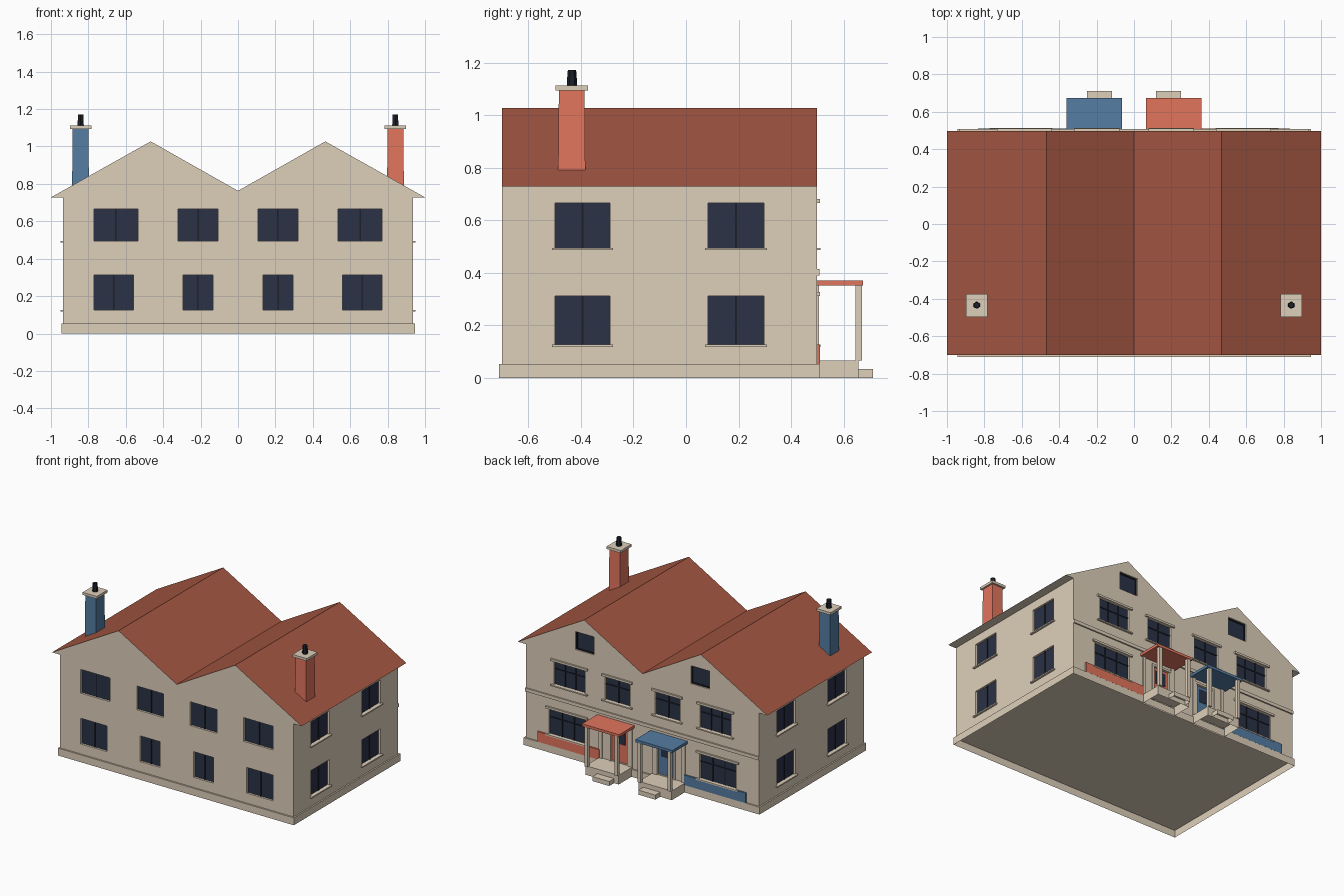
import bpy, bmesh
from mathutils import Vector

if "Cube" in bpy.data.objects:
    bpy.data.objects.remove(bpy.data.objects["Cube"])


def material(name, rgb):
    m = bpy.data.materials.new(name)
    m.use_nodes = True
    m.diffuse_color = (*rgb, 1)
    m.node_tree.nodes["Principled BSDF"].inputs["Base Color"].default_value = (*rgb, 1)
    return m


STONE = material("pale stone", (0.73, 0.625, 0.49))
TILE = material("roof tile", (0.37, 0.094, 0.055))
RED = material("coral red", (0.76, 0.178, 0.11))
BLUE = material("slate blue", (0.09, 0.205, 0.365))
GLASS = material("dark glass", (0.024, 0.032, 0.062))
BLACK = material("black frame", (0.012, 0.014, 0.024))

WALL_X, FRONT_Y, BACK_Y = 0.935, -0.70, 0.498
REVEAL = 0.02


def finish(name, bm, mats):
    bmesh.ops.recalc_face_normals(bm, faces=bm.faces)
    mesh = bpy.data.meshes.new(name)
    bm.to_mesh(mesh)
    bm.free()
    for m in mats:
        mesh.materials.append(m)
    ob = bpy.data.objects.new(name, mesh)
    bpy.context.scene.collection.objects.link(ob)
    return ob


def add_box(bm, xs, ys, zs, taper=1.0):
    (x0, x1), (y0, y1), (z0, z1) = sorted(xs), sorted(ys), sorted(zs)
    size = Vector((x1 - x0, y1 - y0, z1 - z0))
    mid = Vector((x0 + x1, y0 + y1, z0 + z1)) / 2
    for v in bmesh.ops.create_cube(bm, size=1)["verts"]:
        k = taper if v.co.z > 0 else 1
        v.co = mid + Vector((v.co.x * size.x * k, v.co.y * size.y * k, v.co.z * size.z))


def box(name, xs, ys, zs, mat, taper=1.0, hollow=False):
    bm = bmesh.new()
    add_box(bm, xs, ys, zs, taper)
    if hollow:
        lowest = min(bm.faces, key=lambda f: f.calc_center_median().z)
        bmesh.ops.delete(bm, geom=[lowest], context="FACES_ONLY")
    return finish(name, bm, [mat])


def on_wall(wall, us, ds):
    """Ranges in x and y for a span along a wall and a depth out of it."""
    if wall == "front":
        return us, [FRONT_Y - d for d in ds]
    if wall == "back":
        return us, [BACK_Y + d for d in ds]
    s = 1 if wall == "left" else -1
    return [s * (WALL_X + d) for d in ds], us


def plate(name, wall, us, ds, zs, mat):
    xs, ys = on_wall(wall, us, ds)
    return box(name, xs, ys, zs, mat)


cutters = bmesh.new()


def recess(wall, us, zs):
    xs, ys = on_wall(wall, us, (-REVEAL, 0.05))
    add_box(cutters, xs, ys, zs)


def window(wall, us, zs, uprights=1, rails=0, sill=0.0, lintel=0.0):
    (u0, u1), (z0, z1) = sorted(us), zs
    name = wall + "_window_"
    recess(wall, (u0, u1), zs)
    plate(name + "glass", wall, (u0, u1), (-0.022, -0.015), zs, GLASS)
    t = 0.004
    for i in range(uprights):
        u = u0 + (u1 - u0) * (i + 1) / (uprights + 1)
        plate(name + "upright", wall, (u - t, u + t), (-0.018, -0.010), zs, BLACK)
    for i in range(rails):
        z = z1 - (z1 - z0) * 0.35
        plate(name + "rail", wall, (u0, u1), (-0.018, -0.011), (z - t, z + t), BLACK)
    if sill:
        plate(name + "sill", wall, (u0 - sill, u1 + sill), (-0.015, 0.014),
              (z0 - 0.008, z0 + 0.001), STONE)
    if lintel:
        plate(name + "lintel", wall, (u0 - lintel, u1 + lintel), (-0.002, 0.012),
              (z1, z1 + 0.015), STONE)


LOW, HIGH = (0.126, 0.312), (0.494, 0.666)

# House body with two gables; the sloping faces carry the tiles
half = [(WALL_X, 0.0535), (WALL_X, 0.728), (1.0, 0.728), (0.467, 1.027)]
outline = half + [(0, 0.763)] + [(-x, z) for x, z in reversed(half)]
bm = bmesh.new()
end = bm.faces.new([bm.verts.new((x, FRONT_Y, z)) for x, z in outline])
out = bmesh.ops.extrude_face_region(bm, geom=[end])["geom"]
bmesh.ops.translate(bm, vec=(0, BACK_Y - FRONT_Y, 0),
                    verts=[g for g in out if isinstance(g, bmesh.types.BMVert)])
bmesh.ops.recalc_face_normals(bm, faces=bm.faces)
for f in bm.faces:
    f.material_index = 1 if f.normal.z > 0.3 else 0
house = finish("house_body", bm, [STONE, TILE])

# Plinth, open underneath, and back string course
box("plinth", (-0.945, 0.945), (-0.711, 0.509), (0, 0.053), STONE, hollow=True)
plate("string_course", "back", (-WALL_X, WALL_X), (-0.002, 0.01), (0.39, 0.414), STONE)

for s, side, colour in ((1, "left", RED), (-1, "right", BLUE)):

    def span(a, b):
        return sorted((s * a, s * b))

    # Front windows
    window("front", span(0.56, 0.77), LOW)
    window("front", span(0.134, 0.294), LOW)
    window("front", span(0.535, 0.77), HIGH)
    window("front", span(0.107, 0.32), HIGH)

    # Side windows
    for ys in ((-0.499, -0.289), (0.084, 0.296)):
        for zs in (LOW, HIGH):
            window(side, ys, zs, sill=0.012)

    # Back windows
    window("back", span(0.457, 0.75), LOW, 2, 1, 0.022, 0.022)
    window("back", span(0.46, 0.71), HIGH, 2, 1, 0.022, 0.022)
    window("back", span(0.10, 0.30), HIGH, 1, 1, 0.022, 0.022)

    # Gable window with a black surround
    window("back", span(0.388, 0.537), (0.795, 0.925), 0)
    for a in (0.388, 0.529):
        plate("gable_window_side", "back", span(a, a + 0.008), (-0.018, -0.009),
              (0.795, 0.925), BLACK)
    for z in (0.795, 0.917):
        plate("gable_window_edge", "back", span(0.388, 0.537), (-0.018, -0.009),
              (z, z + 0.008), BLACK)

    plate(side + "_under_window_panel", "back", span(0.34, 0.835), (-0.002, 0.0115),
          (0.053, 0.126), colour)

    # Door with a glazed upper panel
    recess("back", span(0.12, 0.25), (0.07, 0.315))
    plate(side + "_door", "back", span(0.12, 0.25), (-0.022, -0.01), (0.07, 0.315), colour)
    plate(side + "_door_glass", "back", span(0.145, 0.225), (-0.012, -0.007),
          (0.20, 0.295), GLASS)
    for a in (0.105, 0.25):
        plate(side + "_door_jamb", "back", span(a, a + 0.015), (-0.002, 0.007),
              (0.06, 0.33), STONE)
    plate(side + "_door_head", "back", span(0.105, 0.265), (-0.002, 0.008),
          (0.315, 0.33), STONE)

    # Porch, its floor and step open underneath
    box(side + "_porch_floor", span(0.08, 0.345), (BACK_Y, 0.656), (0, 0.066), STONE,
        hollow=True)
    box(side + "_porch_step", span(0.117, 0.252), (0.656, 0.711), (0, 0.033), STONE,
        hollow=True)
    box(side + "_porch_roof", span(0.065, 0.362), (0.495, 0.673), (0.352, 0.371), colour)
    for a in (0.08, 0.32):
        box(side + "_porch_post", span(a, a + 0.025), (0.645, 0.67), (0.066, 0.353), STONE)
        plate(side + "_porch_pilaster", "back", span(a, a + 0.025), (-0.002, 0.008),
              (0.066, 0.353), STONE)

    # Chimney
    box(side + "_chimney_stack", span(0.797, 0.887), (-0.487, -0.383), (0.77, 1.097),
        colour, 0.94)
    box(side + "_chimney_cap", span(0.784, 0.898), (-0.496, -0.373), (1.094, 1.112), STONE)
    bm = bmesh.new()
    for r0, r1, z0, z1 in ((0.019, 0.018, 1.11, 1.146), (0.017, 0.016, 1.146, 1.172)):
        ring = bmesh.ops.create_cone(bm, cap_ends=True, segments=6, radius1=r0,
                                     radius2=r1, depth=z1 - z0)["verts"]
        bmesh.ops.translate(bm, verts=ring, vec=(s * 0.841, -0.434, (z0 + z1) / 2))
    finish(side + "_chimney_pot", bm, [BLACK])

# Cut every window and door opening into the walls
cutter = finish("opening_cutter", cutters, [STONE])
cutter.hide_render = True
mod = house.modifiers.new("openings", "BOOLEAN")
mod.object = cutter
mod.operation = "DIFFERENCE"
mod.solver = "EXACT"
bpy.context.view_layer.objects.active = house
bpy.ops.object.modifier_apply(modifier=mod.name)
bpy.data.objects.remove(cutter)
